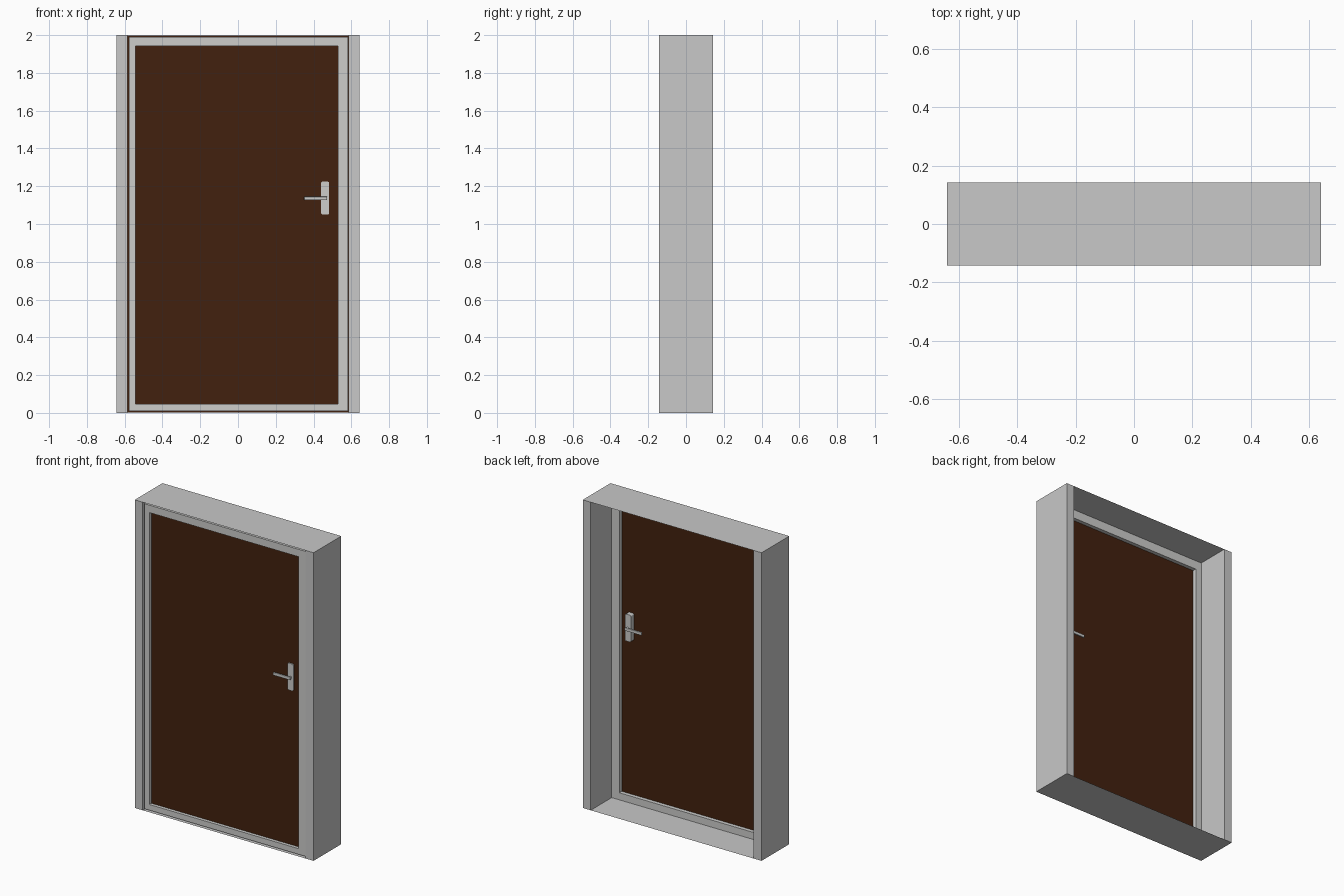
import bpy, bmesh, math
from mathutils import Matrix, Vector

if "Cube" in bpy.data.objects:
    bpy.data.objects.remove(bpy.data.objects["Cube"])


def material(name, rgb):
    m = bpy.data.materials.new(name)
    m.diffuse_color = (*rgb, 1)
    m.use_nodes = True
    m.node_tree.nodes["Principled BSDF"].inputs["Base Color"].default_value = m.diffuse_color
    return m


wall_grey = material("wall grey", (0.58, 0.58, 0.58))
trim_grey = material("trim grey", (0.61, 0.61, 0.60))
brown = material("dark brown", (0.054, 0.0152, 0.0044))


def finish(name, bm, mat):
    bmesh.ops.recalc_face_normals(bm, faces=bm.faces)
    me = bpy.data.meshes.new(name)
    bm.to_mesh(me)
    bm.free()
    me.materials.append(mat)
    ob = bpy.data.objects.new(name, me)
    bpy.context.collection.objects.link(ob)
    return ob


def box(name, lo, hi, mat):
    bm = bmesh.new()
    lo, hi = Vector(lo), Vector(hi)
    bmesh.ops.create_cube(bm, size=1, matrix=Matrix.Translation((lo + hi) / 2)
                          @ Matrix.Diagonal((*(hi - lo), 1)))
    return finish(name, bm, mat)


def ring(name, outer, inner, y0, y1, mat):
    """Rectangular picture-frame ring; rectangles are (x0, z0, x1, z1)."""
    bm = bmesh.new()

    def loop(r, y):
        x0, z0, x1, z1 = r
        return [bm.verts.new((x, y, z)) for x, z in
                ((x0, z0), (x1, z0), (x1, z1), (x0, z1))]

    loops = [loop(outer, y0), loop(inner, y0), loop(inner, y1), loop(outer, y1)]
    for k in range(4):
        a, b = loops[k], loops[(k + 1) % 4]
        for i in range(4):
            j = (i + 1) % 4
            bm.faces.new((a[i], a[j], b[j], b[i]))
    return finish(name, bm, mat)


def sheet(name, z):
    """Paper-thin cover between the two jambs."""
    bm = bmesh.new()
    bm.faces.new([bm.verts.new((x, y, z)) for x, y in
                  ((-W, -D), (W, -D), (W, D), (-W, D))])
    ob = finish(name, bm, wall_grey)
    if ob.data.polygons[0].normal.z < 0:
        ob.data.flip_normals()
    return ob


def bevel(ob, width, segments):
    m = ob.modifiers.new("Rounded", "BEVEL")
    m.width, m.segments = width, segments


W, D = 0.585, 0.142   # half opening width, half wall depth

# Surrounding wall lining: jambs, head and sill
jambs = box("jambs", (W, -D, 0), (0.642, D, 2), wall_grey)
jambs.modifiers.new("Mirror", "MIRROR")
sheet("head_lining", 2)
sheet("sill_lining", 0)

# Door leaf with trim rings on both faces
opening = (-0.542, 0.047, 0.529, 1.942)
box("door_panel", (-W, -0.115, 0.001), (W, -0.097, 1.999), brown)
ring("front_trim", (-0.578, 0.01, 0.582, 1.99), opening, -0.136, -0.115, trim_grey)
ring("back_trim", (-W, 0.001, W, 1.999), opening, -0.097, -0.072, trim_grey)

# Handles: rounded plate, neck and lever on each face
for side, panel, plate, tip in (("front", -0.115, -0.122, -0.141),
                                ("back", -0.097, -0.063, -0.042)):
    # plate corners are rounded on the edges running through the door
    bm = bmesh.new()
    pts = []
    r = 0.01
    for cx, cz, a0 in ((0.473, 1.215, 0), (0.450, 1.215, 90),
                       (0.450, 1.06, 180), (0.473, 1.06, 270)):
        for i in range(5):
            a = math.radians(a0 + 22.5 * i)
            pts.append(bm.verts.new((cx + r * math.cos(a), panel, cz + r * math.sin(a))))
    face = bm.faces.new(pts)
    out = bmesh.ops.extrude_face_region(bm, geom=[face])
    moved = [v for v in out["geom"] if isinstance(v, bmesh.types.BMVert)]
    bmesh.ops.translate(bm, verts=moved, vec=(0, plate - panel, 0))
    finish(side + "_handle_plate", bm, trim_grey)

    bm = bmesh.new()
    bmesh.ops.create_cone(bm, cap_ends=True, segments=16, radius1=0.008, radius2=0.008,
                          depth=abs(tip - plate),
                          matrix=Matrix.Translation((0.463, (plate + tip) / 2, 1.135))
                          @ Matrix.Rotation(math.pi / 2, 4, "X"))
    finish(side + "_handle_neck", bm, trim_grey)

    inner = tip + (0.011 if side == "front" else -0.011)
    lever = box(side + "_lever", (0.35, min(tip, inner), 1.126),
                (0.472, max(tip, inner), 1.145), trim_grey)
    bevel(lever, 0.003, 2)
